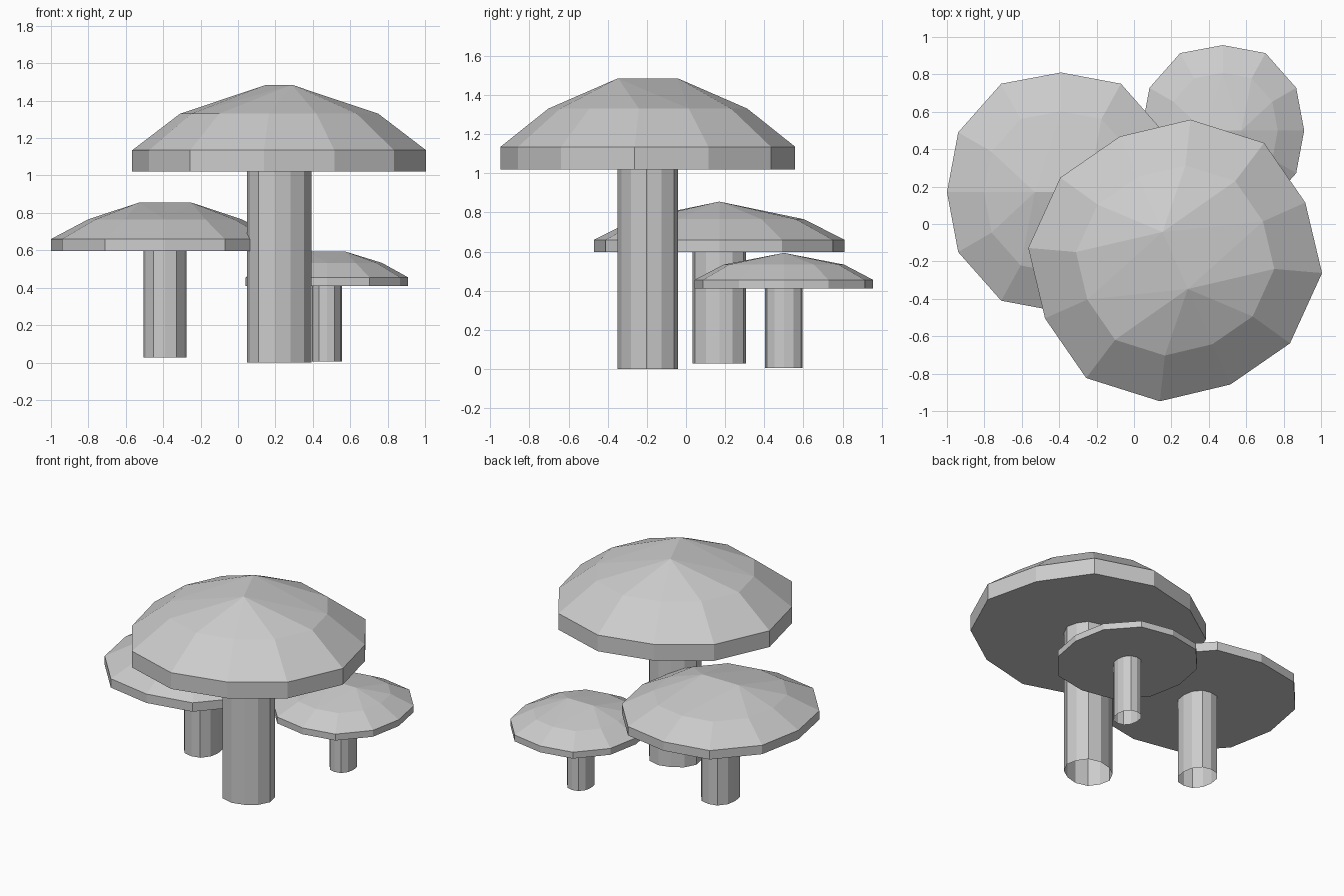
import bpy, bmesh
from math import cos, sin, radians

if "Cube" in bpy.data.objects:
    bpy.data.objects.remove(bpy.data.objects["Cube"])

# Shared 12-sided, slightly irregular cross-section (one quadrant mirrored round)
OUTLINE = [(0.61, 0), (0.55, 0.32), (0.32, 0.58), (0, 0.64),
           (-0.32, 0.58), (-0.55, 0.32), (-0.61, 0), (-0.55, -0.32),
           (-0.32, -0.58), (0, -0.64), (0.32, -0.58), (0.55, -0.32)]


def place(points, centre, angle, sx, sy, z):
    a = radians(angle)
    return [(centre[0] + x * sx * cos(a) - y * sy * sin(a),
             centre[1] + x * sx * sin(a) + y * sy * cos(a), z) for x, y in points]


def finish(bm, name):
    mesh = bpy.data.meshes.new(name)
    bm.to_mesh(mesh)
    bm.free()
    obj = bpy.data.objects.new(name, mesh)
    bpy.context.collection.objects.link(obj)


# Cap: rim band, sloping shoulder and a short ridge on top, wrapped as a hull
def cap(name, centre, angle, s, heights):
    z0, z1, z2, z3 = heights
    pts = place(OUTLINE, centre, angle, s, s, z0)
    pts += place(OUTLINE, centre, angle, s, s, z1)
    pts += place(OUTLINE, centre, angle, s * 0.675, s * 0.675, z2)
    pts += place([(-0.14, 0), (0.14, 0)], centre, angle, s, s, z3)
    bm = bmesh.new()
    verts = [bm.verts.new(p) for p in pts]
    bmesh.ops.convex_hull(bm, input=verts)
    bmesh.ops.dissolve_limit(bm, angle_limit=radians(1), verts=bm.verts[:], edges=bm.edges[:])
    bmesh.ops.recalc_face_normals(bm, faces=bm.faces[:])
    finish(bm, name)


# Stem: open tube
def stem(name, centre, angle, sx, sy, z0, z1):
    bm = bmesh.new()
    low, high = ([bm.verts.new(p) for p in place(OUTLINE, centre, angle, sx, sy, z)]
                 for z in (z0, z1))
    n = len(low)
    for i in range(n):
        j = (i + 1) % n
        bm.faces.new((low[i], low[j], high[j], high[i]))
    finish(bm, name)


# name, centre, turn, cap scale, cap heights, stem scale x / y, stem foot
MUSHROOMS = [
    ("large", (0.22, -0.195), -66, 1.19, (1.02, 1.135, 1.33, 1.485), 0.24, 0.267, 0.0),
    ("medium", (-0.39, 0.17), 0, 1.0, (0.597, 0.66, 0.765, 0.855), 0.19, 0.213, 0.027),
    ("small", (0.475, 0.5), 0, 0.713, (0.41, 0.455, 0.533, 0.593), 0.132, 0.15, 0.005),
]
for name, c, turn, s, h, sx, sy, foot in MUSHROOMS:
    cap(name + "_mushroom_cap", c, turn, s, h)
    stem(name + "_mushroom_stem", c, turn, sx, sy, foot, h[0])
